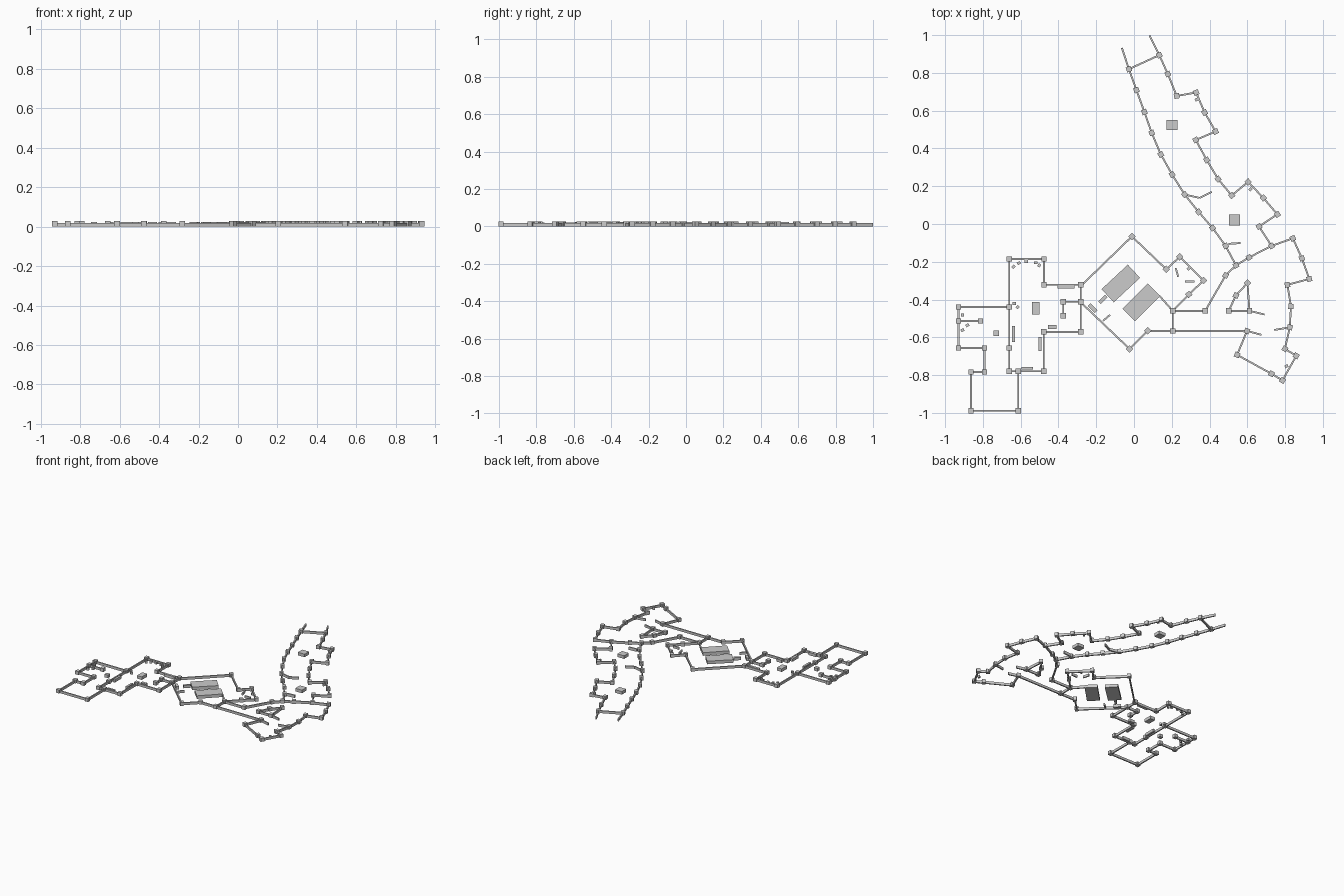
import bpy, bmesh, math
from mathutils import Matrix

WALL_T, WALL_H = 0.0095, 0.019
POST_S, POST_H = 0.028, 0.027
DX, DY = 0.002, -0.005          # plan offset that centres the model
used_posts = set()


def add_box(bm, x, y, sx, sy, h, angle=0.0):
    m = (Matrix.Translation((x + DX, y + DY, h / 2)) @ Matrix.Rotation(angle, 4, 'Z')
         @ Matrix.Diagonal((sx, sy, h, 1)))
    bmesh.ops.create_cube(bm, size=1, matrix=m)


def finish(bm, name):
    me = bpy.data.meshes.new(name)
    bm.to_mesh(me)
    bm.free()
    bpy.context.collection.objects.link(bpy.data.objects.new(name, me))


def wall(name, pts, closed=False, skip=()):
    """Wall run along pts with a square post on each point not in skip."""
    bm = bmesh.new()
    n = len(pts)
    for i in range(n if closed else n - 1):
        (x0, y0), (x1, y1) = pts[i], pts[(i + 1) % n]
        add_box(bm, (x0 + x1) / 2, (y0 + y1) / 2, math.hypot(x1 - x0, y1 - y0),
                WALL_T, WALL_H, math.atan2(y1 - y0, x1 - x0))
    for i, (x, y) in enumerate(pts):
        if i in skip or (x, y) in used_posts:
            continue
        used_posts.add((x, y))
        a, b = (pts[i], pts[i + 1]) if i < n - 1 else (pts[i - 1], pts[i])
        add_box(bm, x, y, POST_S, POST_S, POST_H, math.atan2(b[1] - a[1], b[0] - a[0]))
    finish(bm, name)


def boxes(name, items, h):
    """items: x, y, size x, size y, angle in degrees."""
    bm = bmesh.new()
    for x, y, sx, sy, ang in items:
        add_box(bm, x, y, sx, sy, h, math.radians(ang))
    finish(bm, name)


# Curved upper corridor, long west wall
wall("corridor_west_wall", [
    (-.066, .937), (-.029, .825), (.011, .714), (.053, .598), (.092, .487),
    (.140, .373), (.200, .267), (.266, .161), (.340, .069), (.414, -.016),
    (.483, -.111), (.538, -.214)], skip=(0,))
# East wall with its bays
wall("corridor_east_wall", [
    (.080, 1.003), (.132, .899), (.177, .799), (.224, .683), (.327, .701),
    (.372, .595), (.430, .495), (.325, .450), (.383, .344), (.443, .243),
    (.515, .156), (.602, .228), (.683, .143), (.757, .056), (.660, -.008),
    (.726, -.111)], skip=(0,))
wall("corridor_cross_wall", [(-.029, .825), (.132, .899)])
# Eastern rooms
wall("east_room_wall", [
    (.726, -.111), (.839, -.071), (.887, -.177), (.926, -.286), (.810, -.317),
    (.829, -.431), (.823, -.542), (.797, -.656), (.857, -.693), (.784, -.823),
    (.726, -.788), (.544, -.688), (.596, -.561)])
wall("east_room_north_wall", [
    (.726, -.111), (.607, -.172), (.538, -.214), (.483, -.267), (.375, -.455),
    (.203, -.455), (.203, -.561)])
wall("triangle_room_wall", [
    (.599, -.307), (.538, -.373), (.499, -.455), (.609, -.455)], closed=True)
# Diagonal hall
wall("hall_south_wall", [
    (.596, -.561), (.203, -.561), (.071, -.561), (-.026, -.656), (-.275, -.418)],
    skip=(4,))
wall("hall_north_wall", [
    (.203, -.455), (.288, -.368), (.367, -.294), (.240, -.169), (.169, -.235),
    (-.013, -.061), (-.275, -.315)], skip=(6,))
wall("hall_inner_wall", [(.203, -.455), (.130, -.372)], skip=(1,))
# Western building
wall("west_building_outer_wall", [
    (-.284, -.317), (-.478, -.317), (-.478, -.180), (-.662, -.180), (-.662, -.434),
    (-.931, -.434), (-.931, -.508), (-.931, -.651), (-.794, -.651), (-.794, -.778),
    (-.865, -.778), (-.865, -.984), (-.615, -.984), (-.615, -.775)])
wall("west_building_inner_wall", [
    (-.662, -.434), (-.662, -.651), (-.662, -.775), (-.615, -.775), (-.480, -.775),
    (-.480, -.566), (-.284, -.566), (-.284, -.407), (-.377, -.407), (-.377, -.481)])
wall("west_building_east_wall", [(-.284, -.407), (-.284, -.317)])
wall("west_room_divider", [(-.931, -.508), (-.815, -.508)])

# Open door leaves and short partitions
leaves = [
    [(.266, .161), (.346, .143)], [(.346, .143), (.409, .175)],
    [(.609, -.455), (.689, -.474)], [(.596, -.561), (.673, -.582)],
    [(.823, -.542), (.741, -.556)], [(.219, -.228), (.232, -.275)],
    [(.269, -.299), (.319, -.299)], [(-.166, -.508), (-.129, -.476)]]
for i, leaf in enumerate(leaves):
    wall(f"door_leaf_{i + 1}", leaf, skip=(0, 1))

# Two large slabs in the hall
boxes("hall_slabs", [(-.072, -.310, .190, .095, 43), (.037, -.410, .190, .092, 45)], .024)
# Tables and benches
boxes("tables", [
    (.198, .529, .058, .054, 0), (.530, .025, .058, .058, 0),
    (-.522, -.441, .042, .065, 0), (-.731, -.574, .030, .028, 0)], .024)
boxes("benches", [
    (-.361, -.327, .090, .019, 0), (-.641, -.578, .016, .085, 0),
    (-.499, -.631, .016, .075, 0), (-.435, -.541, .044, .021, 0),
    (-.567, -.758, .063, .013, 0), (.530, -.098, .065, .010, 4),
    (-.166, -.394, .050, .018, 45), (-.221, -.440, .052, .020, -45)], .022)
# Small stools
boxes("stools", [(x, y, .018, .015, a) for x, y, a in (
    (.330, .664, 25), (.615, .188, 45), (.805, -.748, 30), (.288, -.230, 45),
    (-.640, -.221, 45), (-.612, -.202, 30), (-.573, -.194, 0), (-.523, -.200, 0),
    (-.504, -.214, 60), (-.636, -.415, 0), (-.618, -.435, 45), (-.910, -.476, 0),
    (-.884, -.531, 30), (-.910, -.557, 20))], .018)
